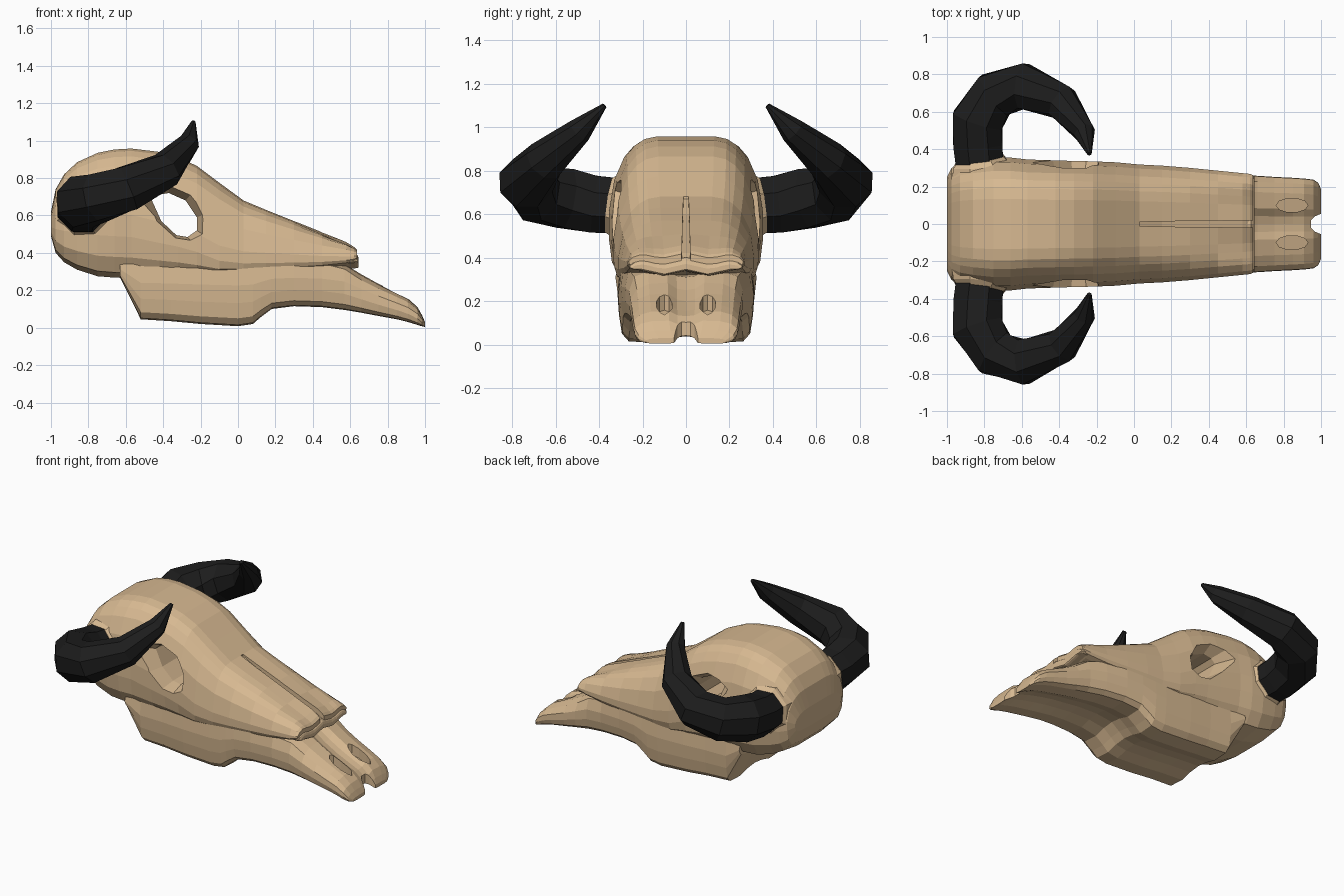
import bpy, bmesh, math
from mathutils import Vector

if "Cube" in bpy.data.objects:
    bpy.data.objects.remove(bpy.data.objects["Cube"])


def material(name, rgb):
    m = bpy.data.materials.new(name)
    m.diffuse_color = (*rgb, 1)
    m.use_nodes = True
    m.node_tree.nodes["Principled BSDF"].inputs["Base Color"].default_value = m.diffuse_color
    return m


BONE = material("bone_tan", (0.68, 0.485, 0.285))
HORN = material("horn_black", (0.012, 0.012, 0.012))


def loft(name, rings, mat):
    """Skin a list of equal-length point rings and cap both ends."""
    bm = bmesh.new()
    rows = [[bm.verts.new(p) for p in r] for r in rings]
    n = len(rows[0])
    for a, b in zip(rows, rows[1:]):
        for i in range(n):
            j = (i + 1) % n
            bm.faces.new((a[i], a[j], b[j], b[i]))
    bm.faces.new(rows[0])
    bm.faces.new(rows[-1])
    bmesh.ops.recalc_face_normals(bm, faces=bm.faces)
    if bm.calc_volume(signed=True) < 0:
        bmesh.ops.reverse_faces(bm, faces=bm.faces)
    me = bpy.data.meshes.new(name)
    bm.to_mesh(me)
    bm.free()
    me.materials.append(mat)
    ob = bpy.data.objects.new(name, me)
    bpy.context.collection.objects.link(ob)
    return ob


def mirror_ring(half):
    """Half section (first and last point on y=0) to a closed ring."""
    return half + [(x, -y, z) for x, y, z in half[-2:0:-1]]


def cut(ob, cutter):
    """Subtract the cutter; fall back to another solver if the part is lost."""
    cutter.hide_render = True
    before = ob.data.copy()
    bpy.context.view_layer.objects.active = ob
    for solver in ("EXACT", "MANIFOLD", "FLOAT"):
        mod = ob.modifiers.new("cut", "BOOLEAN")
        mod.operation, mod.solver, mod.object = "DIFFERENCE", solver, cutter
        bpy.context.view_layer.update()
        bpy.ops.object.modifier_apply(modifier=mod.name)
        if len(ob.data.vertices) >= 0.8 * len(before.vertices):
            break
        ob.modifiers.clear()
        ob.data = before.copy()
    bpy.data.objects.remove(cutter, do_unlink=True)


# Cranium and nasal bone: x, top z, waist z, bottom z, half width
UPPER = [(-1.0, .62, .55, .49, .25), (-.975, .74, .56, .40, .30), (-.93, .82, .56, .35, .325),
         (-.86, .885, .56, .31, .34), (-.75, .935, .55, .275, .355), (-.66, .953, .545, .268, .355),
         (-.57, .958, .54, .265, .345), (-.42, .94, .50, .265, .34), (-.32, .912, .475, .265, .337),
         (-.22, .865, .44, .265, .335), (-.1, .775, .38, .27, .33), (.03, .68, .36, .28, .318),
         (.15, .63, .36, .29, .312), (.3, .57, .36, .30, .30), (.45, .505, .36, .31, .285),
         (.58, .45, .365, .325, .272), (.62, .425, .37, .335, .268), (.635, .41, .375, .345, .262)]
LIP = [(.50, .41, .36, .325, .26), (.625, .39, .36, .328, .262), (.64, .375, .355, .331, .258),
       (.645, .36, .35, .335, .25)]
SECTION = [(0, 1), (.38, 1), (.55, .97), (.68, .9), (.80, .78), (.93, .52), (1, .15),
           (1, -.2), (.96, -.6), (.83, -.9), (.4, -1), (0, -1)]


def skull_ring(x, zt, zw, zb, w):
    """Skull section, with a wavy edge growing towards the nose."""
    wave = .011 * max(0, min(1, (x - .3) / .3))
    return mirror_ring([(x, w * fy, zw + f * (zt - zw if f > 0 else zw - zb)
                         + wave * math.cos(fy * 7.5)) for fy, f in SECTION])


cranium = loft("cranium_and_nasal_bone", [skull_ring(*s) for s in UPPER], BONE)
lip = loft("nasal_lip", [skull_ring(*s) for s in LIP], BONE)

# Eye sockets: sunken rim narrowing to a hole through the skull
HOLE = [(-.46, .68), (-.43, .71), (-.37, .72), (-.28, .68), (-.22, .59), (-.22, .52),
        (-.27, .485), (-.33, .495), (-.41, .57)]
RIM = [(-.58, .72), (-.50, .77), (-.37, .80), (-.23, .74), (-.17, .61), (-.18, .495),
       (-.25, .462), (-.335, .475), (-.44, .57)]
cut(cranium, loft("socket_cutter",
                  [[(x, y, z) for x, z in poly] for y, poly in
                   ((-.37, RIM), (-.23, HOLE), (.23, HOLE), (.37, RIM))], BONE))

# Suture groove along the nasal bone
groove = [[(x, -h, z - .03), (x, h, z - .03), (x, h, z + .1), (x, -h, z + .1)]
          for x, z, h in ((.03, .70, .011), (.15, .63, .014), (.45, .505, .017),
                          (.58, .45, .019), (.66, .40, .02))]
cut(cranium, loft("groove_cutter", groove, BONE))

# Upper jaw: x, top z, bottom z, half width, trough depth
LOWER = [(-.63, .34, .268, .325, 0), (-.52, .36, .045, .315, .03), (-.36, .36, .035, .312, .03),
         (-.2, .36, .02, .315, .03), (0, .36, .008, .314, .03), (.08, .36, .02, .312, .03),
         (.12, .36, .055, .31, .03), (.18, .36, .10, .307, .03), (.3, .36, .115, .298, .03),
         (.45, .355, .11, .283, .03), (.57, .34, .095, .268, .03), (.66, .285, .08, .263, .035),
         (.75, .235, .063, .257, .035), (.85, .185, .045, .252, .03), (.91, .155, .03, .248, .025),
         (.96, .11, .015, .242, .02), (.985, .065, .007, .225, .012), (1.0, .03, .004, .19, .005)]
rings = []
for x, zt, zb, w, d in LOWER:
    h = zt - zb
    k = min(1, max(0, (x - .35) / .3))  # square shoulders under the skull, rounded ahead
    half = [(0, zt - d), (.16, zt - d * .8), (.32, zt), (.65, zt - .03 * h * k),
            (.97 - .11 * k, zt - .15 * h * k), (1 - .03 * k, zb + .62 * h), (.98, zb + .35 * h),
            (.94, zb + .12 * h), (.84, zb + .02 * h), (.5, zb), (.25, zb + d * .7), (0, zb + d)]
    rings.append(mirror_ring([(x, w * fy, z) for fy, z in half]))
jaw = loft("upper_jaw", rings, BONE)

# Notch between the two front lobes
notch = [(.945, -.02), (.945, .02), (.965, .04), (1.0, .055), (1.03, .10),
         (1.03, -.10), (1.0, -.055), (.965, -.04)]
cut(jaw, loft("notch_cutter", [[(x, y, z) for x, y in notch] for z in (-.1, .3)], BONE))

# Nostril slots
for s in (1, -1):
    slot = [(.845 + .085 * math.cos(a), s * (.10 + .038 * math.sin(a)))
            for a in (math.tau * i / 10 for i in range(10))]
    cut(jaw, loft("nostril_cutter",
                  [[(x, y, z - .45 * (x - .845)) for x, y in slot] for z in (.12, .4)], BONE))


def tube(name, path, mat, sides=8):
    """Sweep an eight-sided section of changing radius along a path."""
    pts = [Vector(p[:3]) for p in path]
    up, out = Vector((0, 0, 1)), []
    for i, p in enumerate(pts):
        t = (pts[min(i + 1, len(pts) - 1)] - pts[max(i - 1, 0)]).normalized()
        u = (up - t * up.dot(t)).normalized()
        v = t.cross(u)
        r = path[i][3]
        out.append([p + r * (u * math.cos(a) + v * math.sin(a))
                    for a in (math.tau * (k + .5) / sides for k in range(sides))])
    return loft(name, out, mat)


# Horns, with a bony boss at each root
HORN_PATH = [(-.82, .26, .635, .135), (-.835, .42, .645, .142), (-.835, .555, .672, .148),
             (-.745, .69, .695, .137), (-.59, .737, .745, .13), (-.385, .65, .845, .098),
             (-.265, .49, .985, .06), (-.238, .375, 1.10, .012)]
BOSS_PATH = [(-.81, .22, .63, .18), (-.815, .31, .635, .165), (-.82, .35, .64, .135)]
for side, s in (("left", 1), ("right", -1)):
    tube(side + "_horn", [(x, s * y, z, r) for x, y, z, r in HORN_PATH], HORN)
    tube(side + "_horn_boss", [(x, s * y, z, r) for x, y, z, r in BOSS_PATH], BONE)
